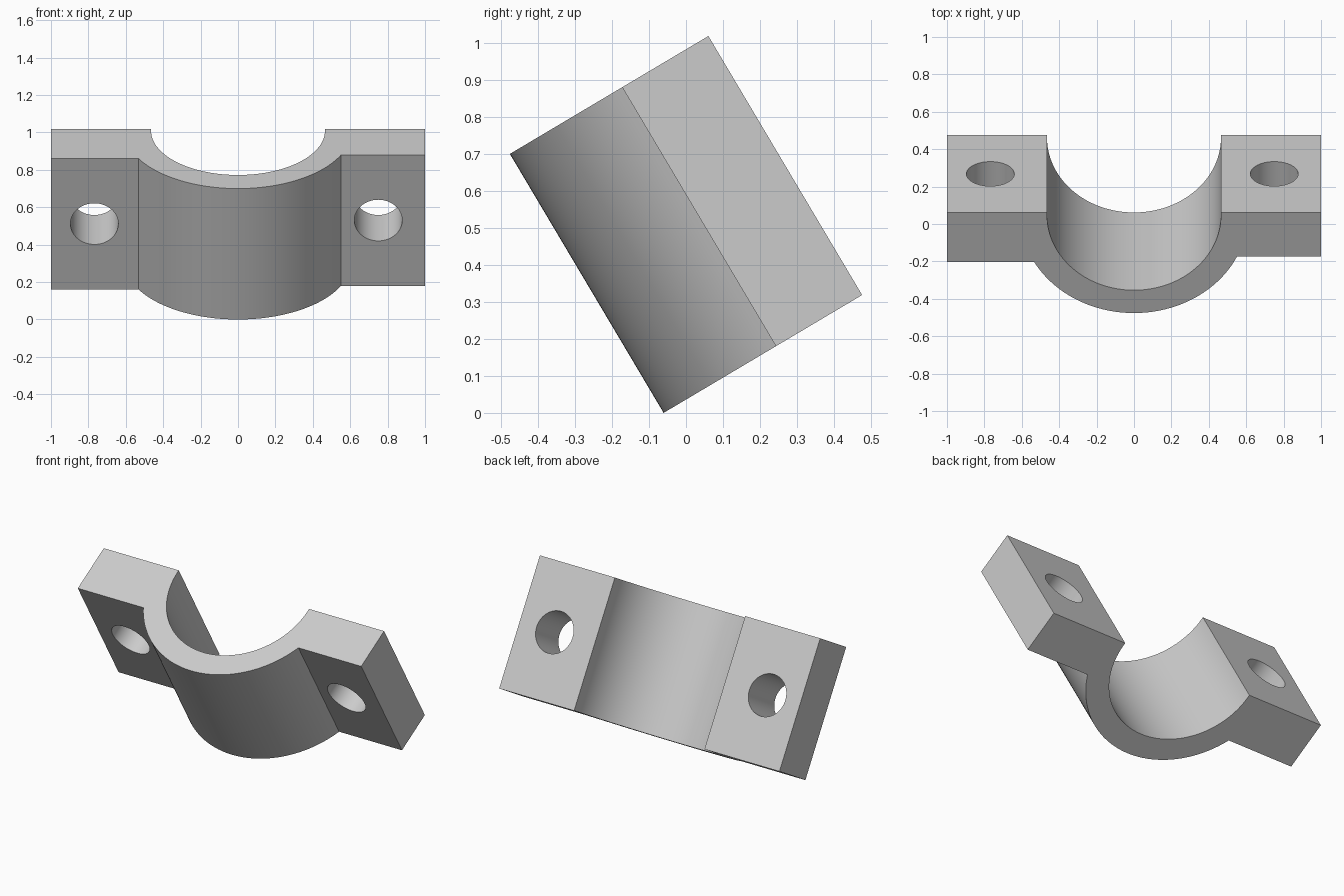
import bpy, bmesh
from math import radians, sqrt, asin, pi, cos, sin

if "Cube" in bpy.data.objects:
    bpy.data.objects.remove(bpy.data.objects["Cube"], do_unlink=True)

TILT = radians(30.7)
BACK, LENGTH = 0.312, 0.814          # back face position, extrusion length
CENTRE = BACK - 0.017                # bore axis, slightly in front of the back face
INNER, OUTER = 0.465, 0.607
RIGHT_THICK, LEFT_THICK = 0.308, 0.271
HOLE = 0.128

grey = bpy.data.materials.new("plain grey")
grey.use_nodes = True
grey.diffuse_color = (0.6, 0.6, 0.6, 1)
grey.node_tree.nodes["Principled BSDF"].inputs["Base Color"].default_value = (0.6, 0.6, 0.6, 1)


def arc(radius, start, end, steps):
    return [(radius * cos(a), CENTRE + radius * sin(a))
            for a in (start + (end - start) * i / steps for i in range(steps + 1))]


# Half-ring with a flange on each side, as one closed profile
left_y, right_y = BACK - LEFT_THICK, BACK - RIGHT_THICK
left_angle = asin((left_y - CENTRE) / OUTER)
right_angle = -pi - asin((right_y - CENTRE) / OUTER)
profile = [(-1, BACK), (-1, right_y)]
profile += arc(OUTER, right_angle, left_angle, 64)
profile += [(1, left_y), (1, BACK), (INNER, BACK)]
profile += arc(INNER, 0, -pi, 72)
profile += [(-INNER, BACK)]

bm = bmesh.new()
face = bm.faces.new([bm.verts.new((x, y, -LENGTH / 2)) for x, y in profile])
ext = bmesh.ops.extrude_face_region(bm, geom=[face])
top = [v for v in ext["geom"] if isinstance(v, bmesh.types.BMVert)]
bmesh.ops.translate(bm, verts=top, vec=(0, 0, LENGTH))
bmesh.ops.recalc_face_normals(bm, faces=bm.faces)
mesh = bpy.data.meshes.new("bearing_cap")
bm.to_mesh(mesh)
bm.free()
mesh.materials.append(grey)
cap = bpy.data.objects.new("bearing_cap", mesh)
bpy.context.collection.objects.link(cap)

# Bolt holes through both flanges
cutters = []
for side, x in (("left", 0.75), ("right", -0.768)):
    bpy.ops.mesh.primitive_cylinder_add(vertices=64, radius=HOLE, depth=0.8,
                                        location=(x, BACK - 0.15, 0),
                                        rotation=(pi / 2, 0, 0))
    cutter = bpy.context.object
    cutter.name = side + "_hole_cutter"
    cutter.hide_render = True
    cutter.data.materials.append(grey)
    cutters.append(cutter)
    cut = cap.modifiers.new(side + "_bolt_hole", "BOOLEAN")
    cut.operation = "DIFFERENCE"
    cut.solver = "EXACT"
    cut.object = cutter

bpy.ops.object.select_all(action="DESELECT")
cap.select_set(True)
bpy.context.view_layer.objects.active = cap
for name in [m.name for m in cap.modifiers]:
    bpy.ops.object.modifier_apply(modifier=name)
for cutter in cutters:
    bpy.data.objects.remove(cutter, do_unlink=True)

# Smooth curved walls, then tilt the cap onto its front lower edge
cap.select_set(True)
bpy.context.view_layer.objects.active = cap
bpy.ops.object.shade_smooth_by_angle(angle=radians(25))
cap.rotation_euler = (TILT, 0, 0)
cap.location = (0, 0, BACK * sin(TILT) + LENGTH / 2 * cos(TILT))
